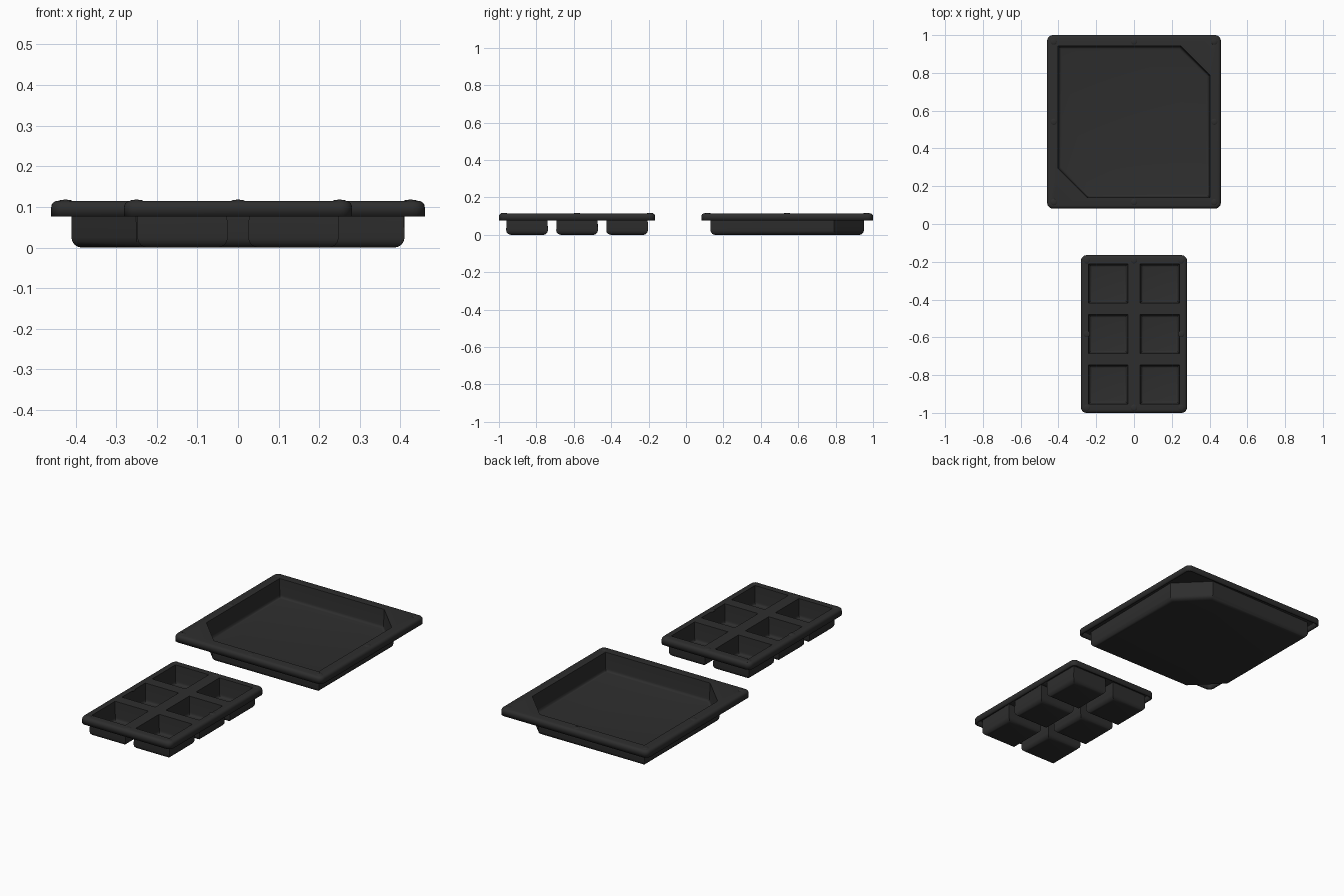
import bpy, bmesh, math
from mathutils import Vector, Matrix

if "Cube" in bpy.data.objects:
    bpy.data.objects.remove(bpy.data.objects["Cube"])

TOP, LIP, WALL = 0.115, 0.077, 0.012

mat = bpy.data.materials.new("charcoal plastic")
mat.diffuse_color = (0.027, 0.027, 0.027, 1)
mat.use_nodes = True
mat.node_tree.nodes["Principled BSDF"].inputs["Base Color"].default_value = mat.diffuse_color


def inset(poly, d):
    """Move every side of a counter-clockwise convex outline inwards by d."""
    out, n = [], len(poly)
    for i, p in enumerate(poly):
        a = (p - poly[i - 1]).normalized()
        b = (poly[(i + 1) % n] - p).normalized()
        na, nb = Vector((-a.y, a.x)), Vector((-b.y, b.x))
        out.append(p + (na + nb) * (d / (1 + na.dot(nb))))
    return out


def rounded_rect(cx, cy, hx, hy, r, seg=5):
    pts = []
    for k, (sx, sy) in enumerate(((1, 1), (-1, 1), (-1, -1), (1, -1))):
        for i in range(seg + 1):
            t = math.radians(90 * (k + i / seg))
            pts.append(Vector((cx + sx * (hx - r) + r * math.cos(t),
                               cy + sy * (hy - r) + r * math.sin(t))))
    return pts


def cell(cx, cy, h, cut=0):
    """Square outline, optionally clipped at two opposite corners."""
    if cut:
        pts = [(h, -h), (h, h - cut), (h - cut, h), (-h, h), (-h, cut - h), (cut - h, -h)]
    else:
        pts = [(h, -h), (h, h), (-h, h), (-h, -h)]
    return [Vector((cx + x, cy + y)) for x, y in pts]


def skin(bm, outline, profile):
    """Stack inset copies of an outline into walls; return the rings."""
    rings = [[bm.verts.new((p.x, p.y, z)) for p in inset(outline, d)] for d, z in profile]
    n = len(outline)
    for a, b in zip(rings, rings[1:]):
        for i in range(n):
            j = (i + 1) % n
            bm.faces.new((a[i], a[j], b[j], b[i]))
    return rings


def ring_edges(bm, ring):
    return [bm.edges.get((ring[i - 1], ring[i])) for i in range(len(ring))]


def finish(bm, name):
    me = bpy.data.meshes.new(name)
    bm.to_mesh(me)
    bm.free()
    me.materials.append(mat)
    ob = bpy.data.objects.new(name, me)
    bpy.context.collection.objects.link(ob)
    bpy.ops.object.select_all(action='DESELECT')
    ob.select_set(True)
    bpy.context.view_layer.objects.active = ob
    bpy.ops.object.shade_smooth_by_angle(angle=math.radians(35))
    return ob


def arc(r, d0, z0, flip, steps=4):
    """Quarter-round profile, convex for the lip and concave for the floor."""
    pts = []
    for i in range(steps + 1):
        t = math.pi / 2 * i / steps
        s = -1 if flip else 1
        pts.append((d0 + r * (1 - math.cos(t)), z0 + s * r * math.sin(t)))
    return pts


def tray(name, rim, cells, fillet):
    bm = bmesh.new()
    # turned-down lip with rounded top edge
    lip = skin(bm, rim, [(0, LIP)] + arc(0.016, 0, TOP - 0.016, False))
    edges = ring_edges(bm, lip[-1])
    # recessed wells with rounded floor edge
    for c in cells:
        well = skin(bm, c, [(0, TOP)] + arc(fillet, 0.004, WALL + fillet, True))
        bm.faces.new(well[-1])
        edges += ring_edges(bm, well[0])
    # flat top deck around the wells
    bmesh.ops.triangle_fill(bm, edges=edges, use_beauty=True, normal=(0, 0, 1))
    bmesh.ops.recalc_face_normals(bm, faces=bm.faces[:])
    floor = min(bm.faces, key=lambda f: f.calc_center_median().z)
    if floor.normal.z < 0:
        bmesh.ops.reverse_faces(bm, faces=bm.faces[:])
    ob = finish(bm, name)
    sol = ob.modifiers.new("wall", 'SOLIDIFY')
    sol.thickness, sol.offset, sol.use_even_offset = WALL, -1, True


def nubs(name, cx, cy, dx, dy):
    # low stacking bumps along the rim
    bm = bmesh.new()
    for i in (-1, 0, 1):
        for j in (-1, 0, 1):
            if i or j:
                m = Matrix.Translation((cx + i * dx, cy + j * dy, TOP - 0.001))
                bmesh.ops.create_uvsphere(bm, u_segments=12, v_segments=6, radius=1,
                                          matrix=m @ Matrix.Diagonal((0.018, 0.018, 0.004, 1)))
    finish(bm, name)


# large drip tray with two clipped corners
tray("drip_tray", rounded_rect(0, 0.541, 0.46, 0.459, 0.03),
     [cell(0, 0.541, 0.402, 0.155)], 0.014)
nubs("drip_tray_nubs", 0, 0.541, 0.425, 0.425)

# small six-cell seed tray
tray("seed_tray", rounded_rect(0, -0.5825, 0.281, 0.4175, 0.03),
     [cell(x, y, 0.1035) for x in (-0.1365, 0.1365) for y in (-0.85, -0.5825, -0.315)], 0.014)
nubs("seed_tray_nubs", 0, -0.5825, 0.25, 0.39)
